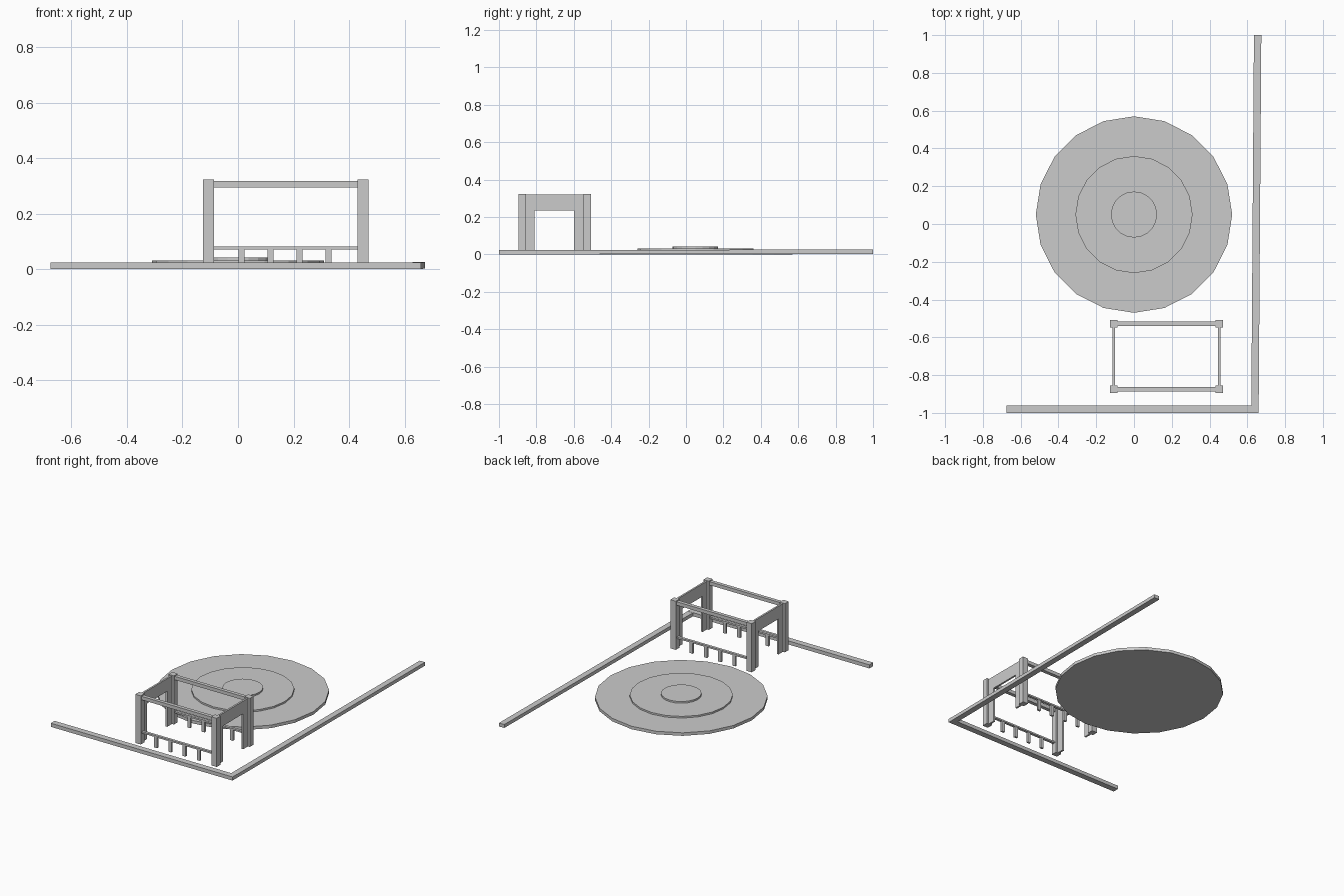
import bpy, bmesh
from math import pi

if "Cube" in bpy.data.objects:
    bpy.data.objects.remove(bpy.data.objects["Cube"])


def mesh_object(name, bm):
    bmesh.ops.recalc_face_normals(bm, faces=bm.faces)
    me = bpy.data.meshes.new(name)
    bm.to_mesh(me)
    bm.free()
    ob = bpy.data.objects.new(name, me)
    bpy.context.collection.objects.link(ob)
    return ob


def prism(name, points, offset):
    """Extrude a flat polygon along an offset."""
    bm = bmesh.new()
    face = bm.faces.new([bm.verts.new(p) for p in points])
    ext = bmesh.ops.extrude_face_region(bm, geom=[face])
    verts = [g for g in ext["geom"] if isinstance(g, bmesh.types.BMVert)]
    bmesh.ops.translate(bm, verts=verts, vec=offset)
    return mesh_object(name, bm)


def box(name, x0, x1, y0, y1, z0, z1):
    pts = [(x0, y0, z0), (x1, y0, z0), (x1, y1, z0), (x0, y1, z0)]
    return prism(name, pts, (0, 0, z1 - z0))


# Stepped round platform, 20 sides
for name, r, z0, z1 in (("platform_base", 0.52, 0, 0.02),
                        ("platform_middle", 0.31, 0.02, 0.031),
                        ("platform_top", 0.122, 0.031, 0.042)):
    bpy.ops.mesh.primitive_cylinder_add(vertices=20, radius=r, depth=z1 - z0,
                                        location=(0, 0.05, (z0 + z1) / 2))
    bpy.context.object.name = name

# Kerbs along the front and the slightly skewed right side
box("front_kerb", -0.675, 0.66, -1, -0.96, 0, 0.024)
prism("side_kerb", [(0.621, -0.965, 0), (0.66, -0.965, 0),
                    (0.66, -0.965, 0.023), (0.621, -0.965, 0.023)],
      (0.014, 1.965, 0.003))

# Stall frame: corner posts
XL, XR, YF, YB = -0.107, 0.451, -0.876, -0.528
H = 0.02
for x, sx in ((XL, "left"), (XR, "right")):
    for y, sy in ((YF, "front"), (YB, "back")):
        box(f"{sy}_{sx}_post", x - H, x + H, y - H, y + H, 0, 0.323)

# Side arches: two legs and a deep header cut from one profile
for x, s in ((XL, "left"), (XR, "right")):
    arch = [(YF, 0), (-0.81, 0), (-0.81, 0.236), (-0.598, 0.236),
            (-0.598, 0), (YB, 0), (YB, 0.32), (YF, 0.32)]
    prism(f"{s}_arch", [(x - 0.006, y, z) for y, z in arch], (0.012, 0, 0))

# Front and back: top beam, low rail and its short balusters
for y, s in ((YF, "front"), (YB, "back")):
    box(f"{s}_top_beam", XL, XR, y - 0.012, y + 0.012, 0.294, 0.317)
    box(f"{s}_low_rail", XL, XR, y - 0.009, y + 0.009, 0.071, 0.082)
    for i in range(4):
        x = 0.013 + i * 0.1045
        box(f"{s}_baluster_{i + 1}", x - 0.011, x + 0.011,
            y - 0.007, y + 0.007, 0, 0.072)
